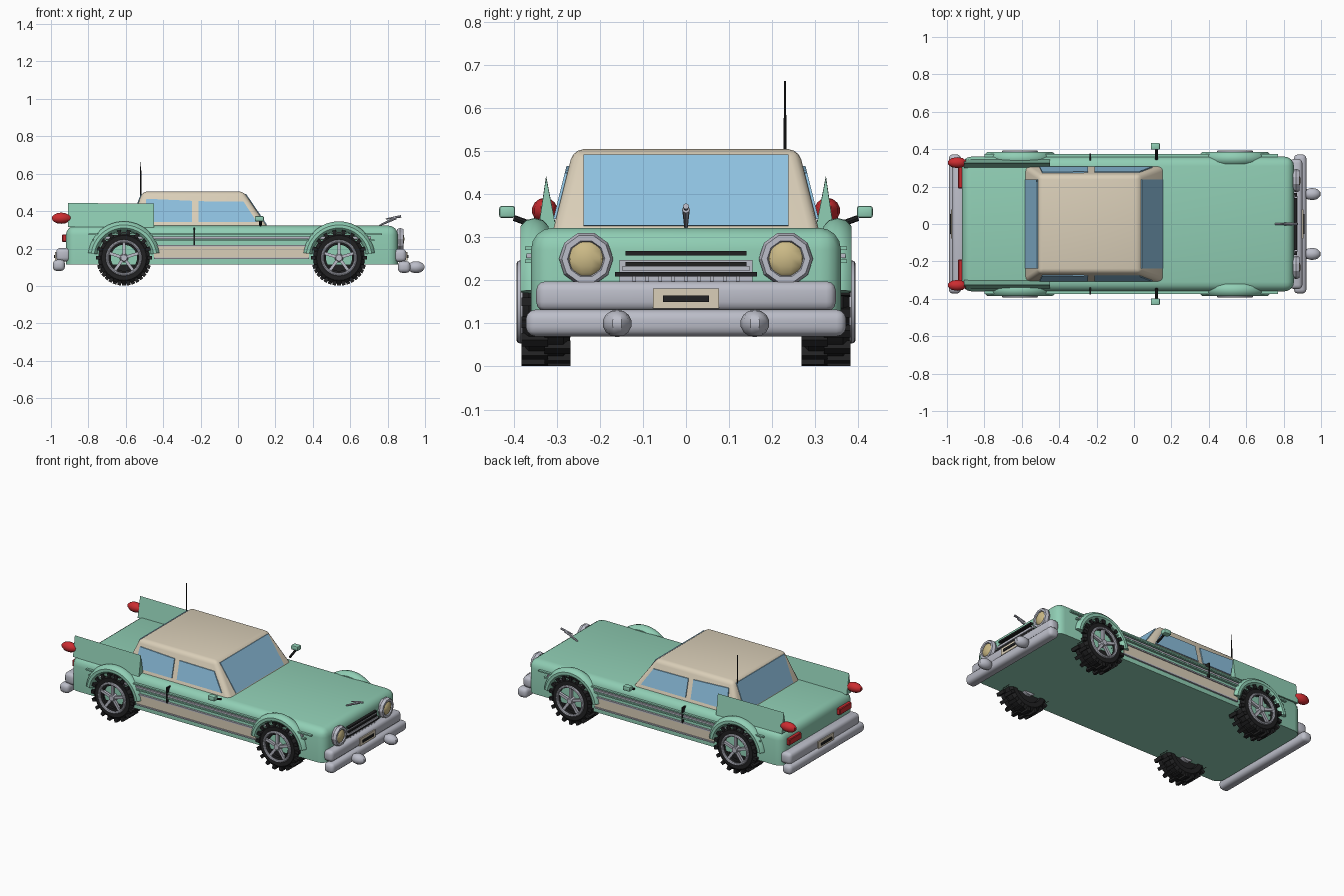
import bpy, bmesh, math
from mathutils import Vector, Matrix

if "Cube" in bpy.data.objects:
    bpy.data.objects.remove(bpy.data.objects["Cube"])


def material(name, rgb):
    m = bpy.data.materials.new(name)
    m.diffuse_color = (*rgb, 1)
    m.use_nodes = True
    m.node_tree.nodes["Principled BSDF"].inputs["Base Color"].default_value = m.diffuse_color
    return m


TEAL = material("mint_paint", (0.28, 0.62, 0.46))
CREAM = material("cream_paint", (0.70, 0.62, 0.48))
GLASS = material("blue_glass", (0.27, 0.53, 0.74))
CHROME = material("chrome_grey", (0.50, 0.51, 0.58))
BLACK = material("black_rubber", (0.015, 0.015, 0.016))
RED = material("red_lens", (0.60, 0.025, 0.03))
LAMP = material("amber_lens", (0.60, 0.49, 0.24))


def finish(name, bm, mat, smooth=True):
    bmesh.ops.recalc_face_normals(bm, faces=bm.faces[:])
    me = bpy.data.meshes.new(name)
    bm.to_mesh(me)
    bm.free()
    me.materials.append(mat)
    ob = bpy.data.objects.new(name, me)
    bpy.context.collection.objects.link(ob)
    if smooth:
        bpy.context.view_layer.objects.active = ob
        bpy.ops.object.select_all(action='DESELECT')
        ob.select_set(True)
        bpy.ops.object.shade_smooth_by_angle(angle=math.radians(35))
    return ob


def add_box(bm, lo, hi, rot=None):
    lo, hi = Vector(lo), Vector(hi)
    mat = Matrix.Translation((lo + hi) / 2) @ Matrix.Diagonal((*(hi - lo), 1))
    return bmesh.ops.create_cube(bm, size=1, matrix=(rot or Matrix()) @ mat)


def box(name, lo, hi, mat, bevel=0, seg=3):
    bm = bmesh.new()
    add_box(bm, lo, hi)
    if bevel:
        bmesh.ops.bevel(bm, geom=bm.edges[:], offset=bevel, segments=seg, profile=0.5, affect='EDGES')
    return finish(name, bm, mat)


def hexa(name, bottom, top, mat, bevel, seg):
    # eight-cornered block, every edge above the base rounded
    bm = bmesh.new()
    b = [bm.verts.new(p) for p in bottom]
    t = [bm.verts.new(p) for p in top]
    bm.faces.new(b)
    bm.faces.new(t)
    for i in range(4):
        bm.faces.new((b[i], b[(i + 1) % 4], t[(i + 1) % 4], t[i]))
    edges = [e for e in bm.edges if not all(v in b for v in e.verts)]
    bmesh.ops.bevel(bm, geom=edges, offset=bevel, segments=seg, profile=0.5, affect='EDGES')
    return finish(name, bm, mat)


def prism(name, pts, vec, mat):
    bm = bmesh.new()
    f = bm.faces.new([bm.verts.new(p) for p in pts])
    r = bmesh.ops.extrude_face_region(bm, geom=[f])
    bmesh.ops.translate(bm, vec=vec, verts=[v for v in r['geom'] if isinstance(v, bmesh.types.BMVert)])
    if f.is_valid is False or len(bm.faces) < len(pts) + 2:
        bm.faces.new(bm.verts[:len(pts)])
    return finish(name, bm, mat, False)


def ball(name, c, r, mat, u=10, v=7):
    bm = bmesh.new()
    bmesh.ops.create_uvsphere(bm, u_segments=u, v_segments=v, radius=1,
                              matrix=Matrix.Translation(c) @ Matrix.Diagonal((*r, 1)))
    return finish(name, bm, mat)


def rod(name, a, b, r1, r2, mat, n=12):
    a, b = Vector(a), Vector(b)
    d = b - a
    bm = bmesh.new()
    bmesh.ops.create_cone(bm, cap_ends=True, segments=n, radius1=r1, radius2=r2, depth=d.length,
                          matrix=Matrix.Translation((a + b) / 2) @ d.to_track_quat('Z', 'Y').to_matrix().to_4x4())
    return finish(name, bm, mat)


def sweep(name, c, axis, prof, mat, n=32, a0=0, a1=2 * math.pi, smooth=True):
    # closed (radius, offset) section turned round an x or y axis
    bm = bmesh.new()
    full = a1 - a0 > 6.28
    rings = []
    for i in range(n if full else n + 1):
        a = a0 + (a1 - a0) * i / n
        ca, sa = math.cos(a), math.sin(a)
        rings.append([bm.verts.new(Vector(c) + (Vector((r * ca, o, r * sa)) if axis == 'y'
                                               else Vector((o, r * ca, r * sa)))) for r, o in prof])
    m = len(prof)
    for i in range(len(rings) if full else n):
        p, q = rings[i], rings[(i + 1) % len(rings)]
        for j in range(m):
            bm.faces.new((p[j], p[(j + 1) % m], q[(j + 1) % m], q[j]))
    if not full:
        bm.faces.new(rings[0])
        bm.faces.new(rings[-1])
    return finish(name, bm, mat, smooth)


def oval(r, ra, oa, n=8):
    return [(r + ra * math.cos(2 * math.pi * k / n), oa * math.sin(2 * math.pi * k / n)) for k in range(n)]


def rect(x0, x1, y, z):
    return [(x0, -y, z), (x1, -y, z), (x1, y, z), (x0, y, z)]


# main body and cabin
hexa("body", rect(-0.92, 0.855, 0.36, 0.115), rect(-0.92, 0.855, 0.36, 0.322), TEAL, 0.05, 4)
front_x = lambda z: 0.155 - (z - 0.32) * 0.68
rear_x = lambda z: -0.58 + (z - 0.32) * 0.38
side_y = lambda z: 0.308 - (z - 0.32) * 0.25
hexa("cabin", rect(rear_x(0.3), front_x(0.3), side_y(0.3), 0.3),
     rect(rear_x(0.505), front_x(0.505), side_y(0.505), 0.505), CREAM, 0.024, 3)

# windscreen and rear window
for name, fx, s in (("windscreen", front_x, 1), ("rear_window", rear_x, -1)):
    prism(name, [(fx(z) - s * 0.003, y, z) for y, z in ((-0.238, 0.326), (0.238, 0.326), (0.238, 0.49), (-0.238, 0.49))],
          (s * 0.007, 0, 0.002), GLASS)

for s in (-1, 1):
    # side windows
    for name, q in (("rear_side_window", ((-0.505, 0.343), (-0.247, 0.343), (-0.247, 0.455), (-0.49, 0.466))),
                    ("front_side_window", ((-0.212, 0.343), (0.10, 0.343), (0.03, 0.45), (-0.212, 0.453)))):
        prism(name, [(x, s * (side_y(z) - 0.002), z) for x, z in q], (0, s * 0.008, 0), GLASS)
    # tail fins and rocket tail lights
    prism("tail_fin", [(-0.91, s * 0.300, 0.315), (-0.91, s * 0.344, 0.315), (-0.91, s * 0.325, 0.443)],
          (0.46, 0, -0.003), TEAL)
    ball("fin_light", (-0.945, s * 0.328, 0.362), (0.053, 0.03, 0.03), RED)
    box("tail_light", (-0.94, min(s * 0.19, s * 0.31), 0.235), (-0.90, max(s * 0.19, s * 0.31), 0.275), RED, 0.004, 1)
    # headlights
    sweep("headlight_ring", (0.867, s * 0.232, 0.25), 'x', oval(0.05, 0.013, 0.02, 6), CHROME, 10, smooth=False)
    ball("headlight_lens", (0.865, s * 0.232, 0.25), (0.026, 0.046, 0.046), LAMP, 10, 8)
    # bumper guards
    ball("bumper_guard", (0.952, s * 0.16, 0.10), (0.048, 0.034, 0.032), CHROME)
    # wing mirrors
    rod("mirror_stalk", (0.12, s * 0.345, 0.325), (0.12, s * 0.40, 0.345), 0.007, 0.007, BLACK, 8)
    ya, yb = sorted((s * 0.397, s * 0.434))
    box("mirror_head", (0.09, ya, 0.345), (0.138, yb, 0.373), TEAL, 0.006, 2)
    # side trim
    for name, x0, x1, z0, z1, out, mat in (
            ("rocker_panel", -0.45, 0.38, 0.152, 0.212, 0.366, CREAM),
            ("rocker_trim_upper", -0.45, 0.38, 0.21, 0.218, 0.372, CHROME),
            ("rocker_trim_lower", -0.45, 0.38, 0.143, 0.151, 0.370, CHROME),
            ("side_strip_upper", -0.80, 0.77, 0.271, 0.279, 0.374, TEAL),
            ("side_strip_chrome", -0.76, 0.71, 0.252, 0.263, 0.371, CHROME),
            ("side_strip_lower", -0.78, 0.73, 0.240, 0.248, 0.374, TEAL),
            ("door_seam", -0.239, -0.231, 0.215, 0.312, 0.376, BLACK)):
        ya, yb = sorted((s * 0.335, s * out))
        box(name, (x0, ya, z0), (x1, yb, z1), mat)

    for pos, cx in (("rear", -0.61), ("front", 0.54)):
        c = (cx, s * 0.325, 0.15)
        # wheel arch flare
        sweep(pos + "_wheel_arch", (cx, s * 0.352, 0.15), 'y', oval(0.168, 0.027, 0.034, 10), TEAL, 24,
              math.radians(8), math.radians(172))
        # tyre with tread lugs
        sweep(pos + "_tyre", c, 'y', [(0.07, -0.05), (0.12, -0.055), (0.138, -0.04), (0.138, 0.04),
                                      (0.12, 0.055), (0.092, 0.055), (0.085, 0.035), (0.07, 0.035)], BLACK, 32)
        bm = bmesh.new()
        for i in range(36):
            y0, y1 = (-0.057, 0.004) if i % 2 else (-0.004, 0.057)
            rot = Matrix.Translation(c) @ Matrix.Rotation(math.radians(10 * i), 4, 'Y')
            add_box(bm, (-0.010, y0, 0.125), (0.010, y1, 0.149), rot)
        finish(pos + "_tread", bm, BLACK, False)
        # rim, spokes and hub
        rod(pos + "_wheel_disc", (cx, s * 0.285, 0.15), (cx, s * 0.358, 0.15), 0.088, 0.088, BLACK, 24)
        sweep(pos + "_rim", (cx, s * 0.384, 0.15), 'y', oval(0.089, 0.008, 0.010, 8), CHROME, 28)
        bm = bmesh.new()
        for i in range(5):
            rot = Matrix.Translation((cx, s * 0.376, 0.15)) @ Matrix.Rotation(math.radians(72 * i), 4, 'Y')
            add_box(bm, (-0.008, -0.008, 0.01), (0.008, 0.008, 0.088), rot)
        finish(pos + "_spokes", bm, CHROME, False)
        rod(pos + "_hub", (cx, s * 0.36, 0.15), (cx, s * 0.391, 0.15), 0.024, 0.017, CHROME, 12)
        rod(pos + "_inner_hub", (cx, s * 0.262, 0.15), (cx, s * 0.29, 0.15), 0.05, 0.05, CHROME, 16)

# bumpers
box("front_bumper_upper", (0.835, -0.348, 0.128), (0.90, 0.348, 0.198), CHROME, 0.022)
box("front_bumper_lower", (0.855, -0.372, 0.07), (0.922, 0.372, 0.132), CHROME, 0.022)
box("rear_bumper_upper", (-0.972, -0.348, 0.130), (-0.895, 0.348, 0.203), CHROME, 0.022)
box("rear_bumper_lower", (-0.99, -0.372, 0.08), (-0.925, 0.372, 0.14), CHROME, 0.022)

# number plates, left blank with a dark bar
for name, x, s in (("front_plate", 0.90, 1), ("rear_plate", -0.972, -1)):
    xa, xb = sorted((x - s * 0.01, x + s * 0.006))
    box(name, (xa, -0.077, 0.135), (xb, 0.077, 0.181), CREAM)
    xa, xb = sorted((x, x + s * 0.011))
    box(name + "_bar", (xa, -0.053, 0.15), (xb, 0.053, 0.165), BLACK)

# grille
box("grille_frame", (0.84, -0.155, 0.195), (0.862, 0.155, 0.247), CHROME)
for z, w in ((0.263, 0.14), (0.238, 0.14), (0.214, 0.165)):
    box("grille_slot", (0.84, -w, z - 0.005), (0.872, w, z + 0.005), BLACK)
box("grille_bar", (0.84, -0.148, 0.222), (0.876, 0.148, 0.233), CHROME)
for i in range(9):
    y = -0.12 + 0.03 * i
    box("grille_tooth", (0.85, y - 0.004, 0.195), (0.87, y + 0.004, 0.212), CHROME)

# bonnet ornament and aerial
rod("bonnet_ornament", (0.755, 0, 0.322), (0.845, 0, 0.365), 0.004, 0.009, CHROME, 8)
rod("ornament_wing", (0.79, 0, 0.358), (0.872, 0, 0.372), 0.003, 0.007, CHROME, 8)
rod("aerial", (-0.52, 0.23, 0.46), (-0.52, 0.23, 0.663), 0.0035, 0.0025, BLACK, 8)
